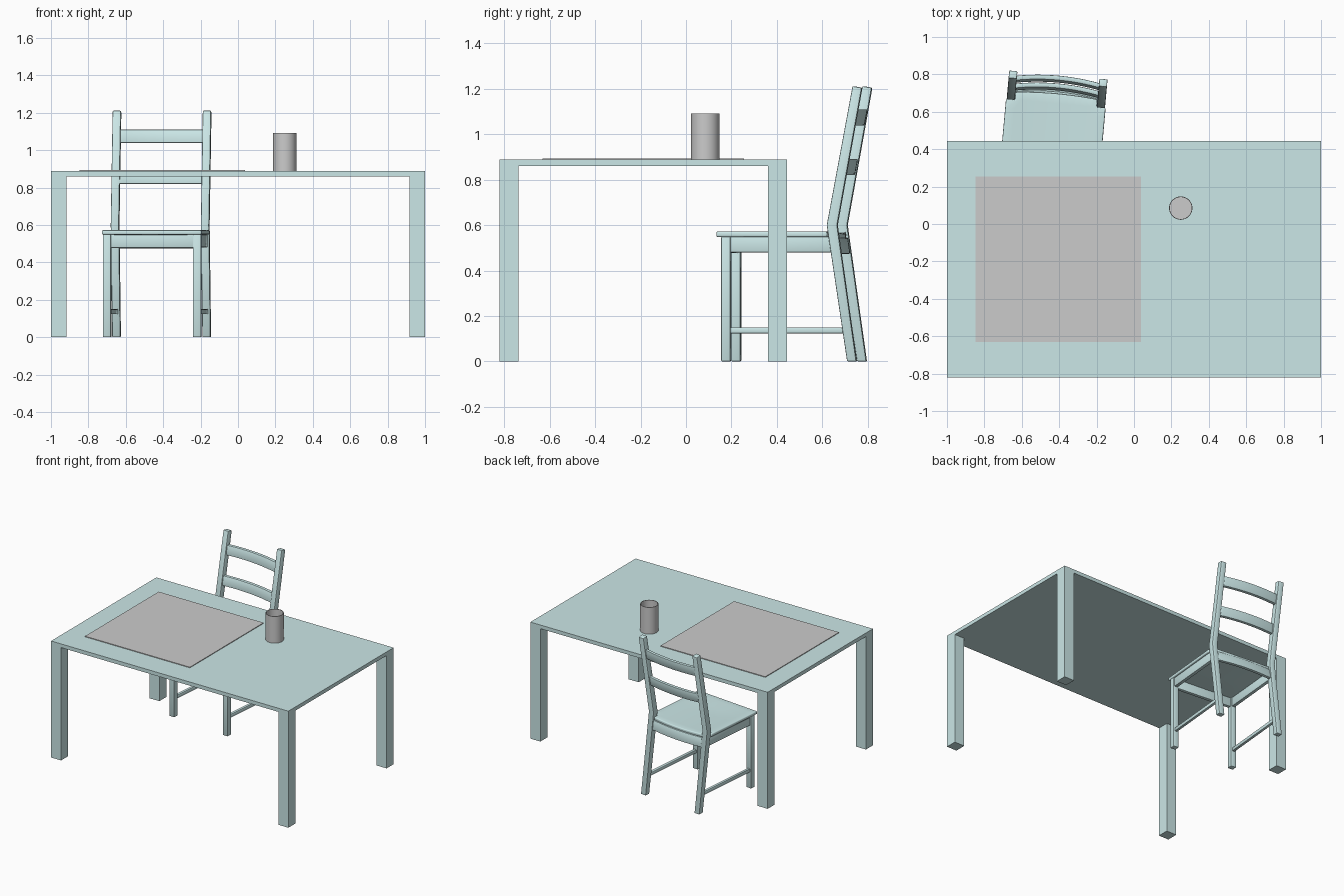
import bpy, bmesh, math
from mathutils import Matrix, Vector

if "Cube" in bpy.data.objects:
    bpy.data.objects.remove(bpy.data.objects["Cube"])

TEAL = bpy.data.materials.new("pale_teal")
TEAL.diffuse_color = (0.6, 0.8, 0.8, 1)
TEAL.use_nodes = True
TEAL.node_tree.nodes["Principled BSDF"].inputs["Base Color"].default_value = TEAL.diffuse_color
# Chair frame: origin midway between the front legs, +y towards the backrest
CHAIR = Matrix.Translation((-0.4585, 0.199, 0)) @ Matrix.Rotation(math.radians(-5.2), 4, 'Z')


def finish(name, bm, mat=None, matrix=None, thick=0, bevel=0, segments=2, smooth=35):
    """Turn a bmesh into an object, apply its modifiers and shade it."""
    me = bpy.data.meshes.new(name)
    bm.to_mesh(me)
    bm.free()
    ob = bpy.data.objects.new(name, me)
    bpy.context.collection.objects.link(ob)
    if thick:
        m = ob.modifiers.new("thickness", 'SOLIDIFY')
        m.thickness, m.offset = thick, -1
    if bevel:
        m = ob.modifiers.new("round", 'BEVEL')
        m.width, m.segments, m.limit_method = bevel, segments, 'ANGLE'
    if ob.modifiers:
        dg = bpy.context.evaluated_depsgraph_get()
        me = bpy.data.meshes.new_from_object(ob.evaluated_get(dg))
        ob.modifiers.clear()
        ob.data = me
    if smooth:
        me.polygons.foreach_set("use_smooth", [True] * len(me.polygons))
        me.set_sharp_from_angle(angle=math.radians(smooth))
    if mat:
        me.materials.append(mat)
    if matrix:
        me.transform(matrix)
    return ob


def box(name, lo, hi, **kw):
    lo, hi = Vector(lo), Vector(hi)
    bm = bmesh.new()
    bmesh.ops.create_cube(bm, size=1, matrix=Matrix.Translation((lo + hi) / 2)
                          @ Matrix.Diagonal((*(hi - lo), 1)))
    return finish(name, bm, **kw)


def side_profile(name, pts, x0, x1, **kw):
    """Extrude a (y, z) outline along x."""
    bm = bmesh.new()
    f = bm.faces.new([bm.verts.new((x0, y, z)) for y, z in pts])
    r = bmesh.ops.extrude_face_region(bm, geom=[f])
    moved = [v for v in r["geom"] if isinstance(v, bmesh.types.BMVert)]
    bmesh.ops.translate(bm, verts=moved, vec=(x1 - x0, 0, 0))
    bmesh.ops.recalc_face_normals(bm, faces=bm.faces)
    return finish(name, bm, **kw)


def slat(name, y, z, slope, bulge, height=0.072, depth=0.026, half=0.23, n=16):
    """Curved cross rail, bowed backwards and leaning with the posts."""
    bm = bmesh.new()
    rings = []
    for i in range(n + 1):
        t = 2 * i / n - 1
        yc = y + bulge * (1 - t * t)
        rings.append([bm.verts.new((half * t, yc + a * depth / 2 + slope * b * height / 2,
                                    z + b * height / 2))
                      for a, b in ((-1, -1), (1, -1), (1, 1), (-1, 1))])
    for r, s in zip(rings, rings[1:]):
        for k in range(4):
            bm.faces.new((r[k], s[k], s[(k + 1) % 4], r[(k + 1) % 4]))
    bm.faces.new(rings[0])
    bm.faces.new(rings[-1][::-1])
    bmesh.ops.recalc_face_normals(bm, faces=bm.faces)
    return finish(name, bm, mat=TEAL, matrix=CHAIR, bevel=0.006)


# Table
Y0, Y1, LEG, UNDER, TOP = -0.822, 0.445, 0.084, 0.86, 0.888
box("table_top", (-1, Y0, UNDER), (1, Y1, TOP), mat=TEAL, smooth=0)
for x in (-1, 1 - LEG):
    for y in (Y0, Y1 - LEG):
        box("table_leg", (x, y, 0), (x + LEG, y + LEG, UNDER), mat=TEAL, smooth=0)

# Mat on the table
box("place_mat", (-0.847, -0.632, TOP), (0.037, 0.255, TOP + 0.005), smooth=0)

# Open cup
bm = bmesh.new()
bmesh.ops.create_cone(bm, cap_ends=True, segments=48, radius1=0.0625, radius2=0.0625,
                      depth=0.204, matrix=Matrix.Translation((0.25, 0.085, TOP + 0.102)))
lid = [f for f in bm.faces if f.normal.z > 0.9]
bmesh.ops.delete(bm, geom=lid, context='FACES_ONLY')
finish("cup", bm, thick=0.004)

# Chair legs, posts, side rails and stretchers
POST = [(0.536, 0), (0.577, 0), (0.492, 0.6), (0.601, 1.205), (0.56, 1.212), (0.446, 0.6)]
wood = dict(mat=TEAL, matrix=CHAIR)
for s in (-1, 1):
    c = 0.242 * s
    box("front_leg", (c - 0.022, -0.021, 0), (c + 0.022, 0.021, 0.55), bevel=0.005, **wood)
    side_profile("back_post", POST, c - 0.022, c + 0.022, bevel=0.005, **wood)
    box("side_rail", (c - 0.013, 0.01, 0.48), (c + 0.013, 0.475, 0.55), bevel=0.004, **wood)
    box("side_stretcher", (c - 0.011, 0.01, 0.123), (c + 0.011, 0.545, 0.15), bevel=0.005, **wood)
box("front_rail", (-0.23, -0.013, 0.478), (0.23, 0.013, 0.55), bevel=0.004, **wood)

# Back slats and the rear seat rail
slat("upper_slat", 0.556, 1.074, 0.187, 0.022)
slat("lower_slat", 0.514, 0.856, 0.187, 0.022)
slat("rear_rail", 0.483, 0.51, -0.147, 0.02)

# Dished seat, notched around the back posts
xs = [-0.267] + [-0.219 + 0.438 * i / 14 for i in range(15)] + [0.267]
ys = [-0.042 + 0.49 * j / 10 for j in range(11)] + [0.485]
bm = bmesh.new()
grid = []
for j, y in enumerate(ys):
    row = []
    for x in xs:
        across = max(0, 1 - (x / 0.25) ** 2)
        along = max(0, min(1, (y + 0.042) / 0.2))
        back = 0.015 * across if j == len(ys) - 1 else 0
        row.append(bm.verts.new((x, y + back, 0.572 - 0.008 * across * along)))
    grid.append(row)
for j in range(len(ys) - 1):
    for i in range(len(xs) - 1):
        if j == len(ys) - 2 and i in (0, len(xs) - 2):
            continue
        bm.faces.new((grid[j][i], grid[j][i + 1], grid[j + 1][i + 1], grid[j + 1][i]))
bmesh.ops.delete(bm, geom=[v for v in bm.verts if not v.link_faces], context='VERTS')
finish("seat", bm, thick=0.024, bevel=0.007, segments=3, **wood)
